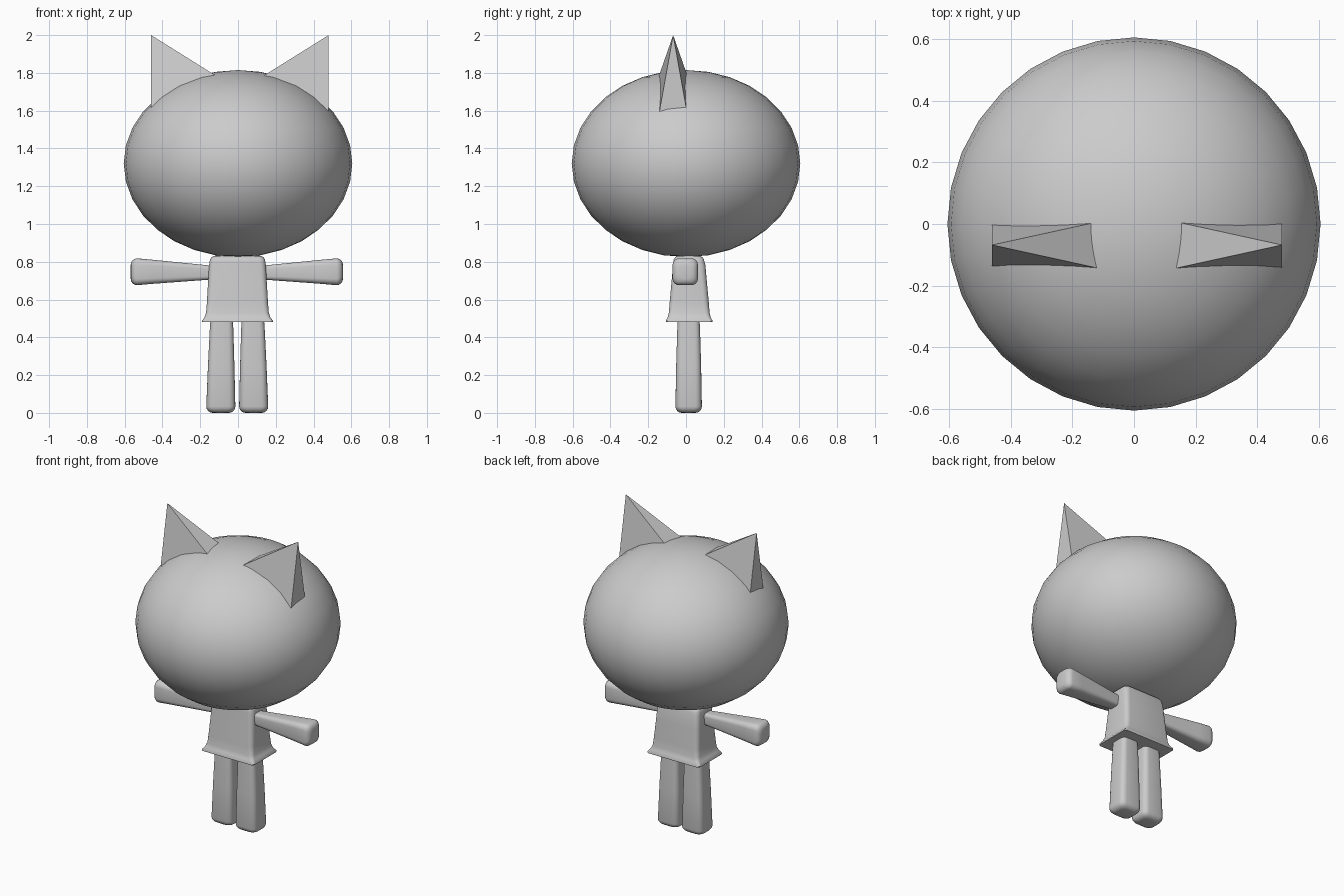
import bpy, bmesh, math
from mathutils import Vector

cube = bpy.data.objects.get("Cube")
if cube:
    bpy.data.objects.remove(cube, do_unlink=True)

GREY = (0.6, 0.6, 0.6, 1)
mat = bpy.data.materials.new("plain_grey")
mat.use_nodes = True
mat.diffuse_color = GREY
mat.node_tree.nodes["Principled BSDF"].inputs["Base Color"].default_value = GREY


def finish(name, bm, smooth_angle=None):
    """Turn a bmesh into a named, coloured object."""
    bmesh.ops.recalc_face_normals(bm, faces=bm.faces)
    mesh = bpy.data.meshes.new(name)
    bm.to_mesh(mesh)
    bm.free()
    mesh.materials.append(mat)
    obj = bpy.data.objects.new(name, mesh)
    bpy.context.collection.objects.link(obj)
    if smooth_angle:
        bpy.ops.object.select_all(action="DESELECT")
        obj.select_set(True)
        bpy.context.view_layer.objects.active = obj
        bpy.ops.object.shade_smooth_by_angle(angle=math.radians(smooth_angle))
    return obj


def rounded_rect(hu, hv, r, steps=4):
    """Points of a rounded rectangle with half sizes hu, hv."""
    r = min(r, hu * 0.95, hv * 0.95)
    pts = []
    for k, (su, sv) in enumerate([(1, 1), (-1, 1), (-1, -1), (1, -1)]):
        for i in range(steps + 1):
            a = math.pi / 2 * (k + i / steps)
            pts.append((su * (hu - r) + r * math.cos(a), sv * (hv - r) + r * math.sin(a)))
    return pts


def loft(name, sections, place, smooth_angle=50):
    """Skin rounded rectangles; a section is (t, centre u, centre v, half u, half v, radius)."""
    bm = bmesh.new()
    rings = []
    for t, cu, cv, hu, hv, r in sections:
        rings.append([bm.verts.new(place(t, cu + u, cv + v)) for u, v in rounded_rect(hu, hv, r)])
    for a, b in zip(rings, rings[1:]):
        for i in range(len(a)):
            j = (i + 1) % len(a)
            bm.faces.new((a[i], a[j], b[j], b[i]))
    bm.faces.new(rings[0])
    bm.faces.new(rings[-1])
    return finish(name, bm, smooth_angle)


def rounded_end(t, direction, cu, cv, hu, hv, r, steps=4):
    """Sections that round off the end of a limb, from the tip inward."""
    out = []
    for i in range(steps + 1):
        a = math.pi / 2 * i / steps
        inset = r * (1 - math.sin(a))
        out.append((t + direction * r * (1 - math.cos(a)), cu, cv, hu - inset, hv - inset, r))
    return out


# Head
bm = bmesh.new()
bmesh.ops.create_uvsphere(bm, u_segments=32, v_segments=16, radius=1)
for v in bm.verts:
    v.co = Vector((v.co.x * 0.605, v.co.y * 0.605, 1.32 + v.co.z * 0.495))
finish("head", bm, 60)

# Ears: flat pyramids whose bases sink into the head
for side, label in ((1, "left"), (-1, "right")):
    bm = bmesh.new()
    tip = Vector((0.01 + side * 0.47, -0.068, 2.0))
    sink = 1.12
    outer, inner = Vector((0, 0, -0.39)), Vector((-side * 0.32, 0, -0.2))
    half = Vector((0, 0.07, 0))
    base = [bm.verts.new(tip + sink * d) for d in
            (outer - half, outer + half, inner + half, inner - half)]
    top = bm.verts.new(tip)
    for i in range(4):
        bm.faces.new((base[i], base[(i + 1) % 4], top))
    bm.faces.new(base)
    finish(label + "_ear", bm)

# Dress body with flared hem
BODY = [(0.48, 0.187, 0.123, 0.015), (0.487, 0.188, 0.124, 0.015),
        (0.505, 0.175, 0.114, 0.022), (0.53, 0.166, 0.108, 0.026),
        (0.58, 0.162, 0.104, 0.028), (0.7, 0.155, 0.093, 0.03),
        (0.785, 0.15, 0.085, 0.03)]
body = [(z, -0.003, 0.017, hx, hy, r) for z, hx, hy, r in BODY]
body += reversed(rounded_end(0.832, -1, -0.003, 0.015, 0.147, 0.082, 0.03))
loft("dress_body", body, lambda t, u, v: (u, v, t))

# Arms and legs
for side, label in ((1, "left"), (-1, "right")):
    arm = rounded_end(0.562, -1, -0.004, 0.747, 0.067, 0.071, 0.034)
    arm += [(0.45, -0.004, 0.747, 0.061, 0.064, 0.03),
            (0.3, -0.004, 0.745, 0.05, 0.051, 0.025),
            (0.15, -0.004, 0.743, 0.038, 0.038, 0.018),
            (0.1, -0.004, 0.743, 0.034, 0.034, 0.016)]
    loft(label + "_arm", arm, lambda t, u, v: (side * t - 0.006, u, v))

    leg = rounded_end(0.0, 1, 0.087, 0.014, 0.077, 0.07, 0.034)
    leg += [(0.25, 0.085, 0.014, 0.07, 0.066, 0.032),
            (0.45, 0.083, 0.014, 0.062, 0.06, 0.028),
            (0.52, 0.083, 0.014, 0.057, 0.056, 0.026)]
    loft(label + "_leg", leg, lambda t, u, v: (side * u - 0.004, v, t))
